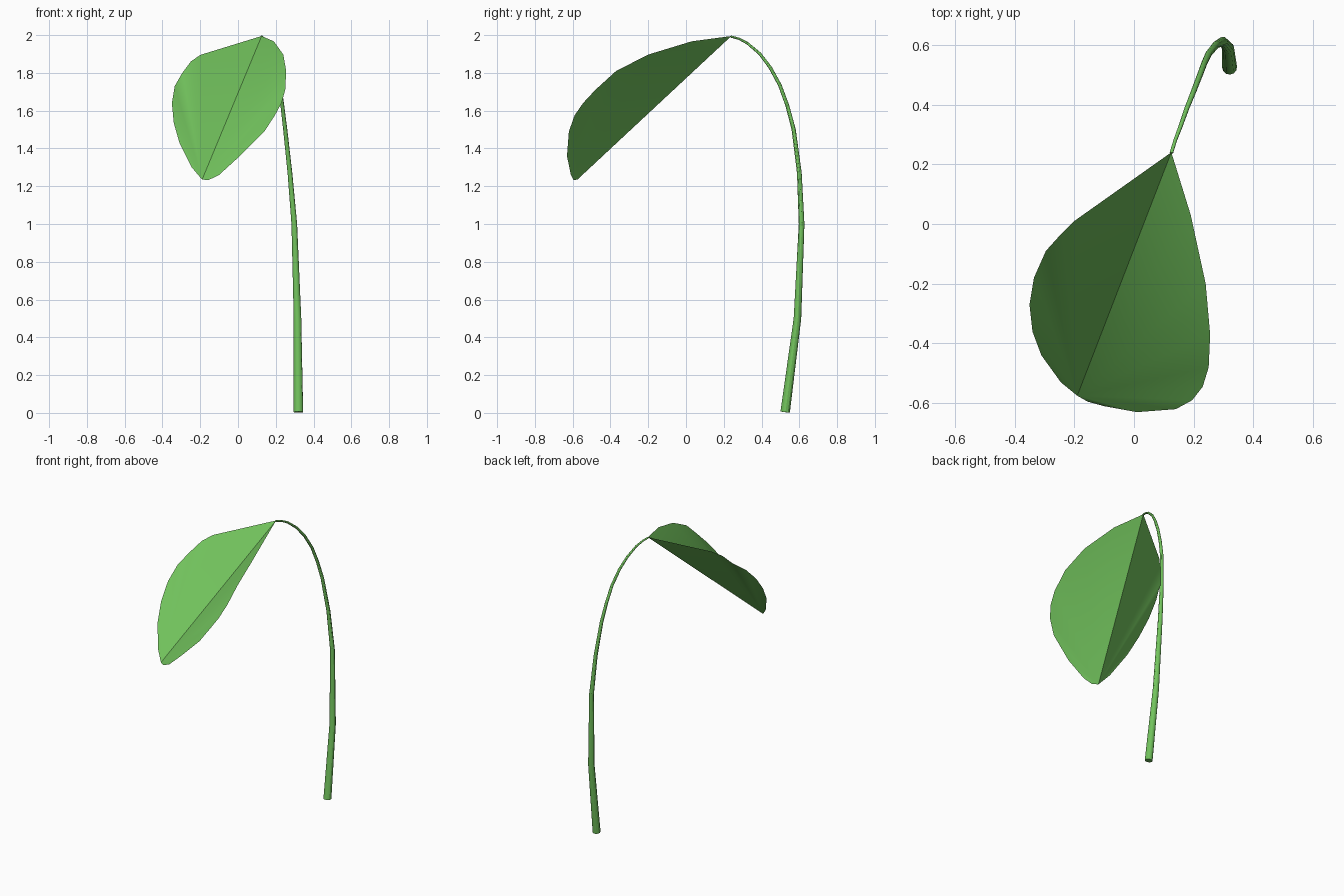
import bpy
from math import radians

if "Cube" in bpy.data.objects:
    bpy.data.objects.remove(bpy.data.objects["Cube"])

mat = bpy.data.materials.new("leaf_green")
mat.diffuse_color = (0.17, 0.55, 0.11, 1)
mat.use_nodes = True
mat.node_tree.nodes["Principled BSDF"].inputs["Base Color"].default_value = mat.diffuse_color


def finish(obj):
    bpy.ops.object.select_all(action='DESELECT')
    obj.select_set(True)
    bpy.context.view_layer.objects.active = obj
    if obj.type == 'CURVE':
        bpy.ops.object.convert(target='MESH')
        obj = bpy.context.object
    bpy.ops.object.shade_smooth_by_angle(angle=radians(30))
    obj.data.materials.clear()
    obj.data.materials.append(mat)


# Leaf: two folded halves, each a fan from the tip to its outline
base, tip = (0.125, 0.24, 1.995), (-0.19, -0.575, 1.235)
left_edge = [(-0.20, 0.01, 1.895), (-0.25, -0.04, 1.86), (-0.295, -0.09, 1.80),
             (-0.335, -0.18, 1.73), (-0.35, -0.27, 1.64), (-0.34, -0.36, 1.535),
             (-0.31, -0.44, 1.43), (-0.245, -0.53, 1.30)]
right_edge = [(0.19, 0.03, 1.967), (0.24, -0.20, 1.897), (0.255, -0.37, 1.81),
              (0.25, -0.48, 1.71), (0.23, -0.545, 1.64), (0.195, -0.59, 1.575),
              (0.14, -0.62, 1.49), (0.01, -0.63, 1.36), (-0.10, -0.61, 1.26),
              (-0.155, -0.595, 1.233)]

verts = [tip, base] + left_edge + right_edge
n = len(left_edge)
left = [1] + list(range(2, 2 + n))
right = [1] + list(range(2 + n, len(verts)))
faces = [(0, a, b) for a, b in zip(left, left[1:])]
faces += [(0, b, a) for a, b in zip(right, right[1:])]
mesh = bpy.data.meshes.new("leaf")
mesh.from_pydata(verts, [], faces)
leaf = bpy.data.objects.new("leaf", mesh)
bpy.context.collection.objects.link(leaf)
finish(leaf)

# Stem: tapered tube arching over to the leaf base (x, y, z, radius)
path = [(0.32, 0.525, 0.004, 0.025), (0.315, 0.59, 0.50, 0.02),
        (0.298, 0.612, 1.00, 0.015), (0.275, 0.60, 1.27, 0.0125),
        (0.25, 0.57, 1.50, 0.011), (0.235, 0.537, 1.625, 0.01),
        (0.22, 0.497, 1.735, 0.0095), (0.20, 0.445, 1.83, 0.009),
        (0.178, 0.39, 1.902, 0.008), (0.155, 0.325, 1.957, 0.007),
        (0.138, 0.28, 1.981, 0.006), (0.125, 0.238, 1.992, 0.006)]
curve = bpy.data.curves.new("stem", 'CURVE')
curve.dimensions = '3D'
curve.bevel_depth = 1
curve.bevel_resolution = 4
curve.use_fill_caps = True
spline = curve.splines.new('POLY')
spline.points.add(len(path) - 1)
for point, (x, y, z, r) in zip(spline.points, path):
    point.co = (x, y, z, 1)
    point.radius = r
stem = bpy.data.objects.new("stem", curve)
bpy.context.collection.objects.link(stem)
finish(stem)
